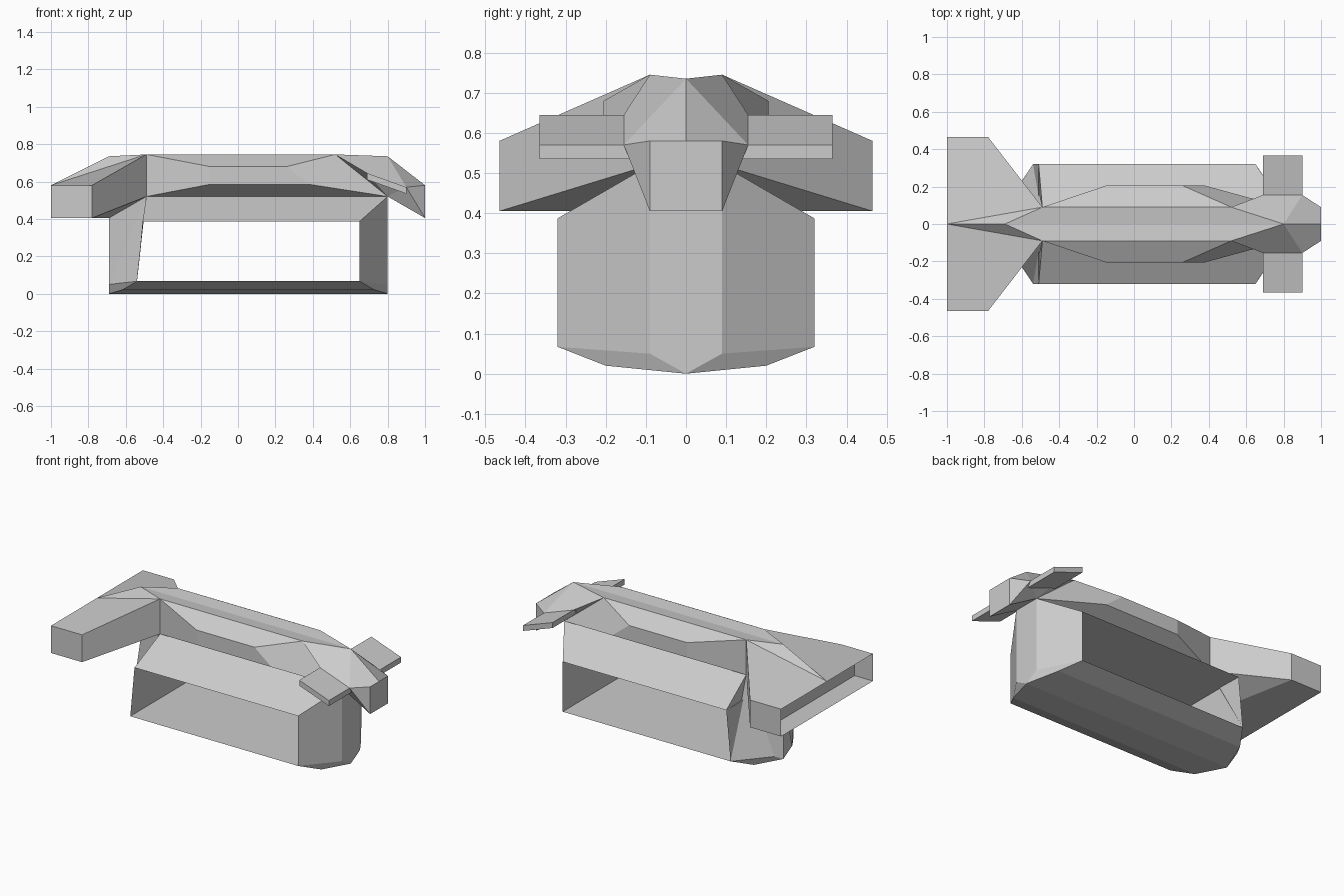
import bpy
import bmesh

cube = bpy.data.objects.get("Cube")
if cube:
    bpy.data.objects.remove(cube, do_unlink=True)

# One flat colour for the whole craft
grey = bpy.data.materials.new("plain grey")
grey.use_nodes = True
grey.diffuse_color = (0.6, 0.6, 0.6, 1)
bsdf = next(n for n in grey.node_tree.nodes if n.type == "BSDF_PRINCIPLED")
bsdf.inputs["Base Color"].default_value = (0.6, 0.6, 0.6, 1)

# Named corner points of the +y half; names are shared by the parts that meet
P = dict(
    # upper body
    spine_b=(-.69, 0, .735), spine_f=(.8, 0, .735),
    ridge_b=(-.49, .09, .745), ridge_f=(.52, .09, .745),
    flank_b=(-.15, .205, .68), flank_f=(.26, .205, .68),
    belly_b=(-.15, .205, .585), belly_f=(.38, .205, .585),
    waist_b=(-.49, .09, .52), waist_f=(.8, .09, .52), waist_mid=(.8, 0, .52),
    # nose
    root_b=(.69, .155, .645), root_f=(.9, .155, .57),
    tip_top=(1, .09, .58), tip_mid=(1, 0, .58),
    tip_low=(1, .09, .405), tip_keel=(1, 0, .405),
    # tail
    wing_b=(-1, .465, .58), wing_f=(-.78, .465, .58),
    wing_lf=(-.78, .465, .405), wing_lb=(-1, .465, .405),
    tail_top=(-1, 0, .58), tail_low=(-1, 0, .405), tail_root=(-.69, 0, .405),
    # recessed tail wall
    rec_a=(-.87, 0, .64), rec_b=(-.87, .023, .62), rec_c=(-.87, .275, .58),
    rec_d=(-.87, .465, .58), rec_e=(-.87, .465, .405), rec_f=(-.87, 0, .405),
    # lower hull
    low_b=(-.54, .32, .067), low_f=(.65, .32, .067),
    top_b=(-.51, .32, .387), top_f=(.65, .32, .387),
    end_b=(-.69, .09, .05), end_f=(.8, .09, .05),
    keel_b=(-.69, 0, 0), keel_f=(.8, 0, 0),
    bilge_b=(-.62, .2, .02), bilge_f=(.73, .2, .02),
    floor_b=(-.54, 0, .067), floor_f=(.65, 0, .067),
    roof_b=(-.51, 0, .387), roof_f=(.65, 0, .387),
)


def build(name, faces):
    """Build the +y half from named corners, mirror it and weld the middle."""
    bm = bmesh.new()
    verts = {}
    for face in faces:
        keys = face.split()
        for k in keys:
            if k not in verts:
                verts[k] = bm.verts.new(P[k])
        bm.faces.new([verts[k] for k in keys])
    geom = bm.verts[:] + bm.edges[:] + bm.faces[:]
    bmesh.ops.mirror(bm, geom=geom, axis="Y", merge_dist=0.0005)
    bmesh.ops.remove_doubles(bm, verts=bm.verts[:], dist=0.0005)
    bmesh.ops.recalc_face_normals(bm, faces=bm.faces[:])
    mesh = bpy.data.meshes.new(name)
    bm.to_mesh(mesh)
    bm.free()
    mesh.materials.append(grey)
    obj = bpy.data.objects.new(name, mesh)
    bpy.context.collection.objects.link(obj)
    return obj


# Faceted upper body
build("upper_body", [
    "spine_b ridge_b ridge_f spine_f",
    "ridge_b flank_b flank_f ridge_f",
    "ridge_b waist_b belly_b flank_b",
    "flank_b belly_b belly_f flank_f",
    "ridge_f flank_f belly_f waist_f",
    "belly_b waist_b waist_f belly_f",
])

# Drooping nose
build("nose", [
    "ridge_f root_b root_f spine_f",
    "spine_f root_f tip_top tip_mid",
    "ridge_f waist_f root_b",
    "root_b waist_f root_f",
    "root_f waist_f tip_low",
    "root_f tip_low tip_top",
    "tip_mid tip_top tip_low tip_keel",
    "waist_f waist_mid tip_keel tip_low",
])

# Broad tail with an open recessed back
build("tail_wings", [
    "tail_top wing_b wing_f ridge_b",
    "tail_top ridge_b spine_b",
    "wing_b wing_f wing_lf wing_lb",
    "wing_f ridge_b waist_b wing_lf",
    "tail_low wing_lb wing_lf tail_root",
    "wing_lf waist_b tail_root",
    "rec_a rec_b rec_c rec_d rec_e rec_f",
])

# Lower hull with a bay running straight through it
build("lower_hull", [
    "top_b top_f waist_f waist_b",
    "low_b top_b waist_b",
    "low_b waist_b end_b",
    "end_b waist_b tail_root keel_b",
    "low_f top_f waist_f end_f",
    "end_f waist_f waist_mid keel_f",
    "low_b low_f bilge_f bilge_b",
    "bilge_b bilge_f keel_f keel_b",
    "low_b bilge_b keel_b end_b",
    "low_f bilge_f keel_f end_f",
    "low_b low_f floor_f floor_b",
    "top_b top_f roof_f roof_b",
    "low_b top_b roof_b floor_b",
    "low_f top_f roof_f floor_f",
])

# Small sloping front fins
for side, label in ((1, "left"), (-1, "right")):
    bm = bmesh.new()
    bmesh.ops.create_cube(bm, size=1)
    for v in bm.verts:
        front, outer, top = (c > 0 for c in v.co)
        x = .9 if front else .69
        y = side * (.365 if outer else .13)
        z = (.57 if front else .645) - (0 if top else .035)
        v.co = (x, y, z)
    bmesh.ops.recalc_face_normals(bm, faces=bm.faces[:])
    fin_mesh = bpy.data.meshes.new("front_fin_" + label)
    bm.to_mesh(fin_mesh)
    bm.free()
    fin_mesh.materials.append(grey)
    fin = bpy.data.objects.new("front_fin_" + label, fin_mesh)
    bpy.context.collection.objects.link(fin)
